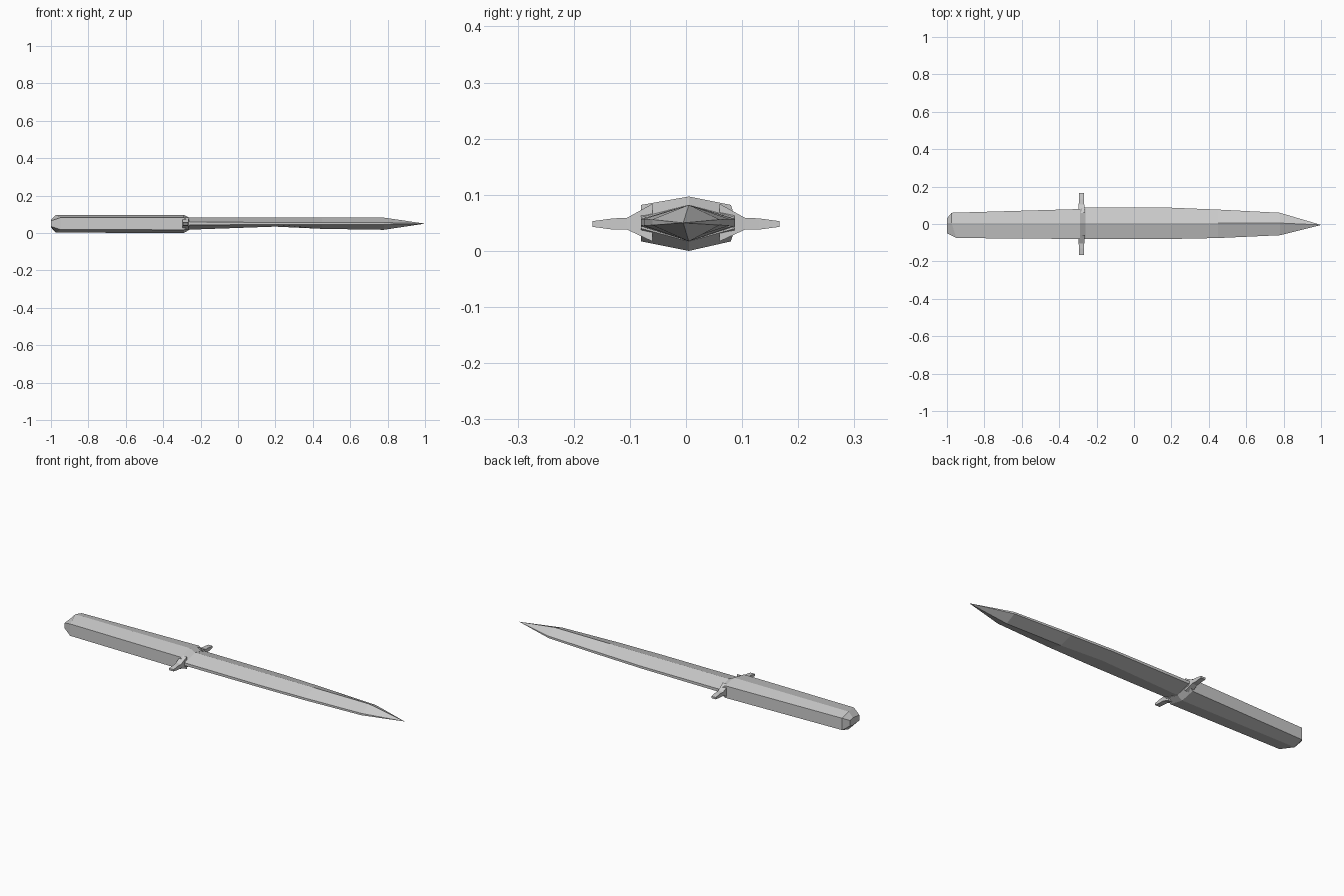
import bpy
import bmesh

cube = bpy.data.objects.get("Cube")
if cube:
    bpy.data.objects.remove(cube)

grey = bpy.data.materials.new("plain grey")
grey.use_nodes = True
tone = (0.6, 0.6, 0.6, 1)
grey.diffuse_color = tone
grey.node_tree.nodes["Principled BSDF"].inputs["Base Color"].default_value = tone


def hexagon(x, left, right, low, high, side_low, side_high, lean=0.0):
    """Six-sided section across x; lean slides the +y half along x."""
    ridge = 0.005 if right - left > 0.05 else (left + right) / 2
    return [(x, ridge, high), (x + lean, left, side_high), (x + lean, left, side_low),
            (x, ridge, low), (x, right, side_low), (x, right, side_high)]


def loft(name, rings, tip=None):
    bm = bmesh.new()
    loops = [[bm.verts.new(p) for p in ring] for ring in rings]
    for a, b in zip(loops, loops[1:]):
        n = len(a)
        for i in range(n):
            j = (i + 1) % n
            bm.faces.new((a[i], a[j], b[j], b[i]))
    bm.faces.new(loops[0])
    if tip:
        point, end = bm.verts.new(tip), loops[-1]
        for i in range(len(end)):
            bm.faces.new((end[i], end[(i + 1) % len(end)], point))
    else:
        bm.faces.new(loops[-1])
    bmesh.ops.recalc_face_normals(bm, faces=bm.faces)
    mesh = bpy.data.meshes.new(name)
    bm.to_mesh(mesh)
    bm.free()
    mesh.materials.append(grey)
    obj = bpy.data.objects.new(name, mesh)
    bpy.context.collection.objects.link(obj)
    return obj


# Grip with a bevelled butt, closing down to the blade at the collar
loft("grip", [
    hexagon(-1.0, -0.05, 0.03, 0.03, 0.07, 0.035, 0.065),
    hexagon(-0.975, -0.075, 0.06, 0.002, 0.097, 0.018, 0.082, 0.025),
    hexagon(-0.29, -0.08, 0.08, 0.0, 0.097, 0.017, 0.082),
    hexagon(-0.26, -0.08, 0.087, 0.017, 0.082, 0.04, 0.06),
])

# Blade with a central ridge and narrow edges, hollowed underneath
loft("blade", [
    hexagon(-0.28, -0.08, 0.087, 0.017, 0.082, 0.043, 0.058),
    hexagon(0.2, -0.08, 0.087, 0.034, 0.082, 0.045, 0.057),
    hexagon(0.45, -0.075, 0.077, 0.022, 0.082, 0.045, 0.057),
    hexagon(0.78, -0.06, 0.06, 0.017, 0.082, 0.046, 0.056),
], tip=(1.0, -0.005, 0.05))

# Cross guard arms: a flared root, a thin arm and a slim end
for side, label in ((1, "back"), (-1, "front")):
    stations = [(0.06, -0.298, -0.262, 0.017, 0.084),
                (0.105, -0.296, -0.266, 0.038, 0.059),
                (0.13, -0.293, -0.267, 0.038, 0.058),
                (0.167, -0.295, -0.268, 0.043, 0.053)]
    loft(label + "_guard_arm", [
        [(x0, side * y, z0), (x1, side * y, z0), (x1, side * y, z1), (x0, side * y, z1)]
        for y, x0, x1, z0, z1 in stations])
